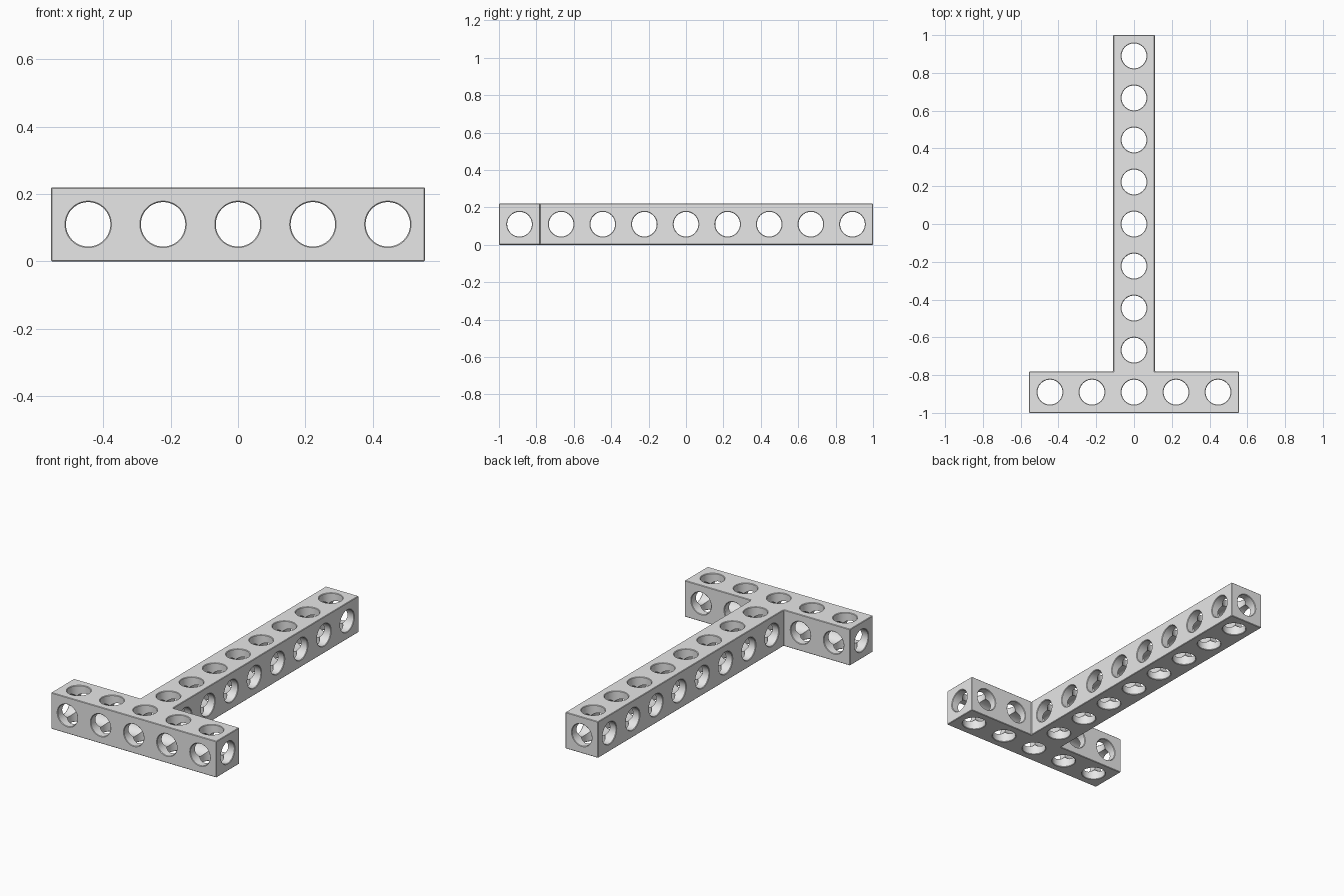
import bpy, bmesh, math
from mathutils import Matrix, Vector

cube = bpy.data.objects.get("Cube")
if cube:
    bpy.data.objects.remove(cube, do_unlink=True)

PITCH = 0.2225           # distance between holes
W = 0.22                 # beam thickness
HALF = W / 2
R = 0.066                # hole radius
CHAMFER = 0.003
ARM_HALF = 2 * PITCH + HALF
FRONT_Y = -4 * PITCH     # centre line of the crossbar

grey = bpy.data.materials.new("plain_grey")
grey.use_nodes = True
grey.diffuse_color = (0.8, 0.8, 0.8, 1)
grey.node_tree.nodes["Principled BSDF"].inputs["Base Color"].default_value = (0.8, 0.8, 0.8, 1)


def make_object(name, bm):
    bmesh.ops.recalc_face_normals(bm, faces=bm.faces)
    mesh = bpy.data.meshes.new(name)
    bm.to_mesh(mesh)
    bm.free()
    mesh.materials.append(grey)
    obj = bpy.data.objects.new(name, mesh)
    bpy.context.collection.objects.link(obj)
    return obj


def add_bore(bm, centre, axis, half_length, phase):
    """Add a round cutter whose ends flare to chamfer the hole rims."""
    turn = Vector((0, 0, 1)).rotation_difference(Vector(axis)).to_matrix()
    inner, outer = half_length - CHAMFER, half_length + CHAMFER
    rings = []
    for z, r in ((-outer, R + 2 * CHAMFER), (-inner, R), (inner, R), (outer, R + 2 * CHAMFER)):
        ring = []
        for i in range(64):
            a = math.tau * i / 64 + phase
            ring.append(bm.verts.new(Vector(centre) + turn @ Vector((r * math.cos(a), r * math.sin(a), z))))
        rings.append(ring)
    for low, high in zip(rings, rings[1:]):
        for i in range(64):
            j = (i + 1) % 64
            bm.faces.new((low[i], low[j], high[j], high[i]))
    bm.faces.new(rings[0][::-1])
    bm.faces.new(rings[-1])


# T-shaped beam: one outline, extruded up
end, join = 4 * PITCH + HALF, FRONT_Y + HALF
right_side = [(ARM_HALF, -end), (ARM_HALF, join), (HALF, join), (HALF, end)]
outline = right_side + [(-x, y) for x, y in reversed(right_side)]
bm = bmesh.new()
base = bm.faces.new([bm.verts.new((x, y, 0)) for x, y in outline])
top = bmesh.ops.extrude_face_region(bm, geom=[base])["geom"]
bmesh.ops.translate(bm, vec=(0, 0, W), verts=[v for v in top if isinstance(v, bmesh.types.BMVert)])
beam = make_object("t_beam", bm)

bevel = beam.modifiers.new("edge_chamfer", "BEVEL")
bevel.width = CHAMFER
bevel.segments = 1

# Holes along each axis
stem = [(0, FRONT_Y + i * PITCH, HALF) for i in range(1, 9)]
arms = [(i * PITCH, FRONT_Y, HALF) for i in (-2, -1, 1, 2)]
middle = (0, FRONT_Y, HALF)
bores = {
    "vertical_holes": ((0, 0, 1), [(p, HALF) for p in stem + arms + [middle]]),
    "sideways_holes": ((1, 0, 0), [(p, HALF) for p in stem] + [(middle, ARM_HALF)]),
    "lengthwise_holes": ((0, 1, 0), [(p, HALF) for p in arms] + [((0, 0, HALF), end)]),
}
cutters = []
for n, (name, (axis, holes)) in enumerate(bores.items()):
    bm = bmesh.new()
    for centre, half_length in holes:
        add_bore(bm, centre, axis, half_length, 0.017 * n)
    cutter = make_object(name, bm)
    cutter.hide_render = True
    cutters.append(cutter)
    cut = beam.modifiers.new(name, "BOOLEAN")
    cut.operation = "DIFFERENCE"
    cut.solver = "EXACT"
    cut.object = cutter

# Apply the cuts, then shade the bores smooth
bpy.ops.object.select_all(action="DESELECT")
bpy.context.view_layer.objects.active = beam
beam.select_set(True)
for modifier in list(beam.modifiers):
    bpy.ops.object.modifier_apply(modifier=modifier.name)
for cutter in cutters:
    bpy.data.objects.remove(cutter, do_unlink=True)
bpy.ops.object.shade_smooth_by_angle(angle=math.radians(30))
